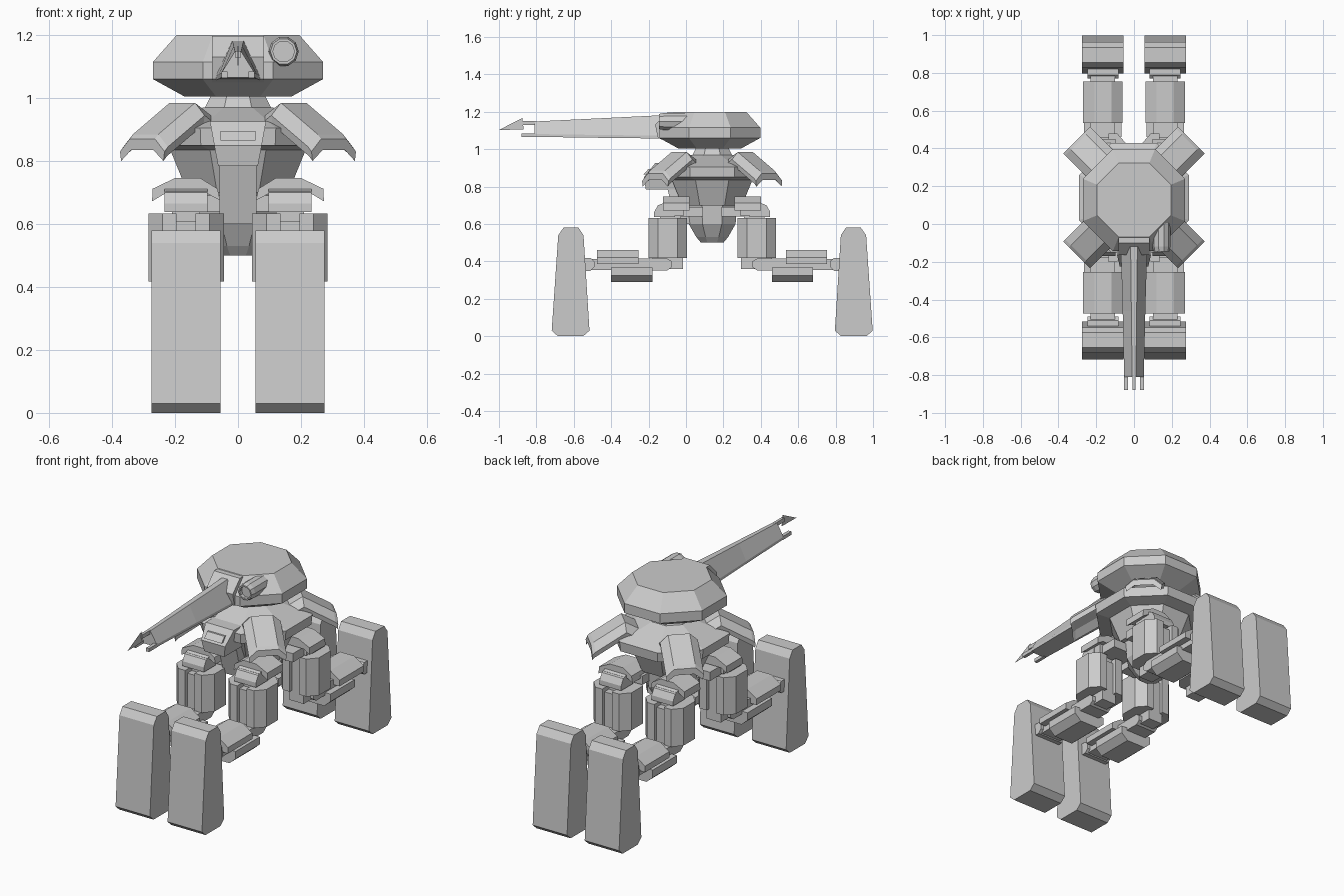
import bpy, bmesh, math
from math import cos, sin, pi

if "Cube" in bpy.data.objects:
    bpy.data.objects.remove(bpy.data.objects["Cube"])

CY = 0.14          # y of the walker's centre axis
LX = 0.165         # x of each leg


def loft(name, rings, move=lambda p: p):
    """Closed skin through rings of equal point count, with end caps."""
    bm = bmesh.new()
    rows = [[bm.verts.new(move(p)) for p in r] for r in rings]
    n = len(rows[0])
    for a, b in zip(rows, rows[1:]):
        for i in range(n):
            bm.faces.new((a[i], a[(i + 1) % n], b[(i + 1) % n], b[i]))
    bm.faces.new(rows[0])
    bm.faces.new(rows[-1])
    bmesh.ops.recalc_face_normals(bm, faces=bm.faces)
    me = bpy.data.meshes.new(name)
    bm.to_mesh(me)
    bm.free()
    ob = bpy.data.objects.new(name, me)
    bpy.context.collection.objects.link(ob)
    return ob


def octagon(apothem, z, cy=CY):
    r = apothem / cos(pi / 8)
    return [(r * cos(pi / 8 + k * pi / 4), cy + r * sin(pi / 8 + k * pi / 4), z) for k in range(8)]


def turned(name, profile, cy=CY):
    return loft(name, [octagon(a, z, cy) for a, z in profile])


def extrude_x(name, yz, x0, x1, move=lambda p: p):
    return loft(name, [[(x, y, z) for y, z in yz] for x in (x0, x1)], move)


def extrude_y(name, xz, y0, y1, move=lambda p: p):
    return loft(name, [[(x, y, z) for x, z in xz] for y in (y0, y1)], move)


def extrude_z(name, xy, z0, z1, move=lambda p: p):
    return loft(name, [[(x, y, z) for x, y in xy] for z in (z0, z1)], move)


def rect(a0, a1, b0, b1):
    return [(a0, b0), (a1, b0), (a1, b1), (a0, b1)]


# Turret, neck, torso and pelvis: stacked octagons
turned("turret", [(.17, 1.005), (.27, 1.06), (.27, 1.115), (.195, 1.2)], .127)
turned("neck", [(.115, .95), (.105, .97), (.085, 1.01)])
turned("torso", [(.16, .70), (.215, .835), (.285, .85), (.29, .905), (.11, .97)])
turned("pelvis", [(.06, .5), (.085, .53), (.125, .6), (.135, .71)])

# Chest block with slot, and belly plate
def taper(p):
    return (p[0] * (.72 + (p[2] - .785) * 2.1), p[1], p[2])

extrude_x("chest_block", [(-.05, .925), (-.165, .925), (-.225, .85), (-.215, .785), (-.05, .785)],
          -.088, .088, taper)
extrude_x("chest_slot", [(-.17, .895), (-.2, .895), (-.228, .865), (-.17, .865)], -.055, .055)
extrude_x("belly_plate", [(.02, .79), (-.1, .79), (-.05, .6), (.05, .6)], -.058, .058)

# Shoulder pads: folded plates on the four diagonals
for i in range(4):
    ang = pi / 4 + i * pi / 2

    def diag(p, a=ang):
        r, u, z = p
        return (r * cos(a) - u * sin(a), CY + r * sin(a) + u * cos(a), z)

    sect = [(-.1, -.04), (-.057, 0), (.057, 0), (.1, -.04),
            (.095, -.07), (.05, -.035), (-.05, -.035), (-.095, -.07)]
    path = [(.17, .94), (.25, .985), (.415, .885), (.43, .87)]
    loft(f"shoulder_pad_{i + 1}", [[(r, u, z + dz) for u, dz in sect] for r, z in path], diag)

# Gun mantle and side scope
extrude_x("gun_mantle", [(.02, 1.197), (-.1, 1.197), (-.165, 1.13), (-.15, 1.06), (-.05, 1.02), (.02, 1.02)],
          -.082, .082)
def ring(y, r):
    return [(.145 + r * cos(k * pi / 5), y, 1.148 + r * sin(k * pi / 5)) for k in range(10)]

loft("scope", [ring(.05, .048), ring(-.12, .048), ring(-.145, .042), ring(-.145, .034), ring(-.125, .034)])

# Triangular barrel, three prongs and thin tip fin
def tri(y, w, top, bot, cap):
    return [(-w, y, bot), (w, y, bot), (w, y, bot + .015), (cap, y, top), (-cap, y, top), (-w, y, bot + .015)]

loft("barrel", [tri(-.12, .07, 1.182, 1.057, .018), tri(-.46, .06, 1.165, 1.061, .014),
                tri(-.81, .052, 1.148, 1.066, .01)])
extrude_y("upper_prong", rect(-.008, .008, 1.128, 1.15), -.88, -.8)
for s, side in ((1, "right"), (-1, "left")):
    extrude_y(f"lower_prong_{side}", rect(s * .033, s * .052, 1.064, 1.084), -.88, -.8)
extrude_x("tip_fin", [(-1.0, 1.103), (-.875, 1.166), (-.868, 1.105)], -.001, .001)

# Legs: right front described once, mirrored to all four corners
for sx, side in ((1, "right"), (-1, "left")):
    for sy, end in ((1, "front"), (-1, "rear")):
        tag = f"{end}_{side}"

        def leg(p, sx=sx, sy=sy):
            return (sx * (LX + p[0]), CY + sy * (p[1] - CY), p[2])

        # Foot slab
        extrude_x(f"foot_{tag}", [(-.718, .03), (-.685, 0), (-.55, 0), (-.516, .03), (-.548, .54),
                                  (-.575, .58), (-.655, .58), (-.683, .54)], -.109, .109, leg)
        # Ankle
        extrude_x(f"ankle_{tag}", [(-.58, .35), (-.51, .35), (-.49, .37), (-.49, .4), (-.51, .418),
                                   (-.58, .418)], -.082, .082, leg)
        # Horizontal shin: beam, top plate, under plate
        extrude_x(f"shin_beam_{tag}", [(-.53, .355), (-.1, .352), (-.075, .37), (-.075, .4), (-.1, .415),
                                       (-.53, .413)], -.065, .065, leg)
        extrude_y(f"shin_top_{tag}", [(-.104, .385), (.104, .385), (.104, .42), (.045, .46),
                                      (-.045, .46), (-.104, .42)], -.475, -.255, leg)
        extrude_y(f"shin_under_{tag}", [(-.06, .29), (.06, .29), (.1, .325), (.1, .368),
                                        (-.1, .368), (-.1, .325)], -.4, -.18, leg)
        # Upright thigh: two side shells around a core
        for s, part in ((1, "outer"), (-1, "inner")):
            extrude_z(f"thigh_{part}_{tag}", [(s * .03, -.2), (s * .075, -.2), (s * .12, -.15), (s * .12, -.045),
                                              (s * .075, .005), (s * .03, .005)], .418, .633, leg)
        extrude_z(f"thigh_core_{tag}", rect(-.045, .045, -.18, -.015), .36, .61, leg)
        # Hip: neck, joint, hood, armour cap and link to the pelvis
        extrude_z(f"hip_neck_{tag}", rect(-.045, .045, -.14, -.03), .6, .66, leg)
        extrude_z(f"hip_joint_{tag}", rect(-.066, .066, -.14, -.01), .645, .705, leg)
        extrude_x(f"hip_hood_{tag}", [(-.17, .638), (-.17, .665), (-.15, .7), (-.12, .712), (-.06, .712),
                                      (-.06, .638)], -.068, .068, leg)
        extrude_y(f"hip_cap_{tag}", [(-.108, .675), (-.1, .712), (-.045, .746), (.035, .746), (.106, .712),
                                     (.108, .672), (.07, .695), (-.07, .695)], -.122, .02, leg)
        extrude_x(f"hip_link_{tag}", rect(-.05, .09, .64, .69), -.12, .05, leg)
